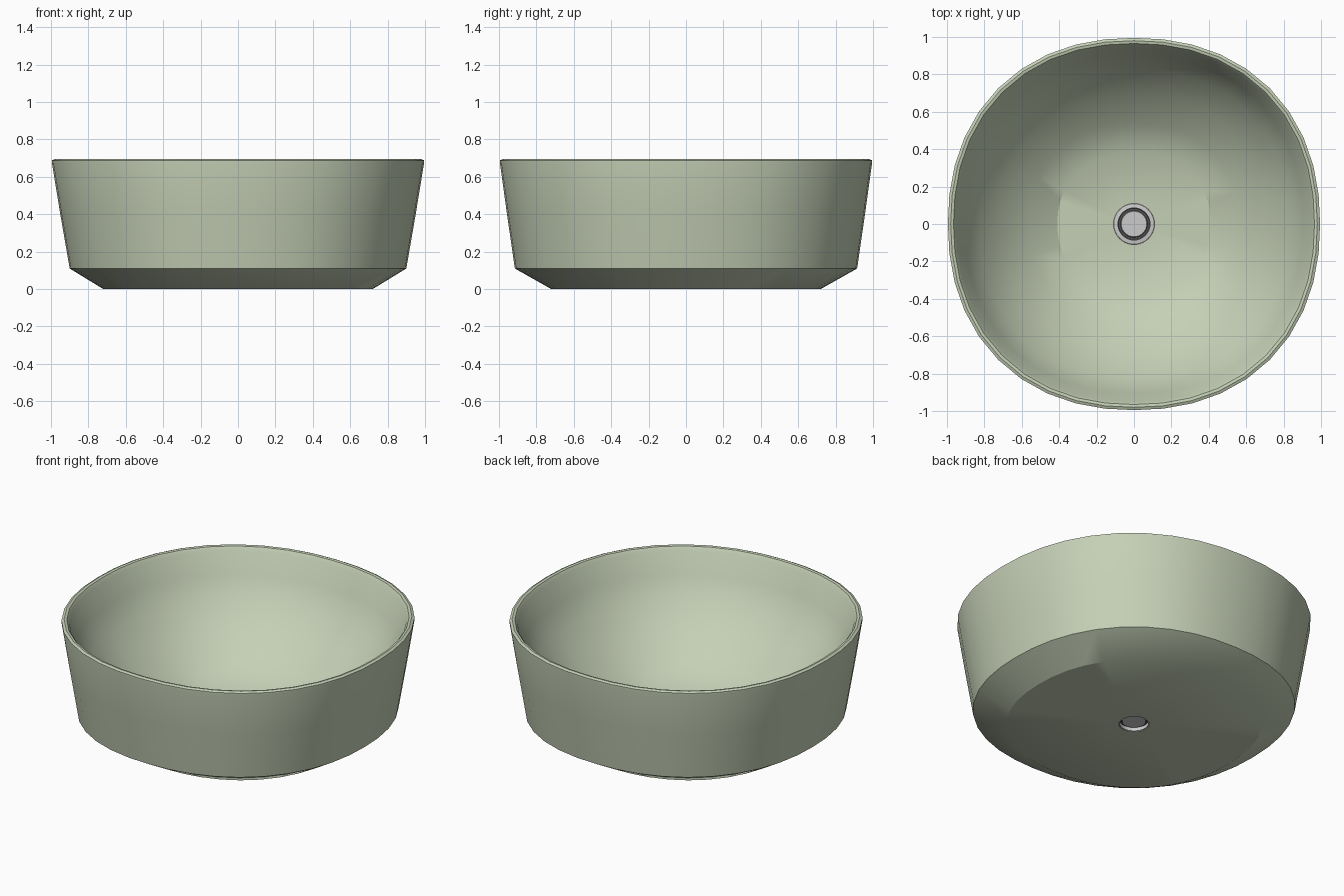
import bpy, bmesh, math

if "Cube" in bpy.data.objects:
    bpy.data.objects.remove(bpy.data.objects["Cube"])


def material(name, color):
    m = bpy.data.materials.new(name)
    m.diffuse_color = color
    m.use_nodes = True
    m.node_tree.nodes["Principled BSDF"].inputs["Base Color"].default_value = m.diffuse_color
    return m


def ring_point(rx, ry, z, a, n):
    # Superellipse: slightly squarer than a circle when n > 2
    c, s = math.cos(a), math.sin(a)
    k = (abs(c) ** n + abs(s) ** n) ** (-1 / n)
    return (rx * k * c, ry * k * s, z)


def loft(name, profile, sides, closed=False, cap=False, mat=None, angle=28):
    # Skin rings of (rx, ry, z, squareness)
    bm = bmesh.new()
    rings = [[bm.verts.new(ring_point(rx, ry, z, 2 * math.pi * i / sides, n))
              for i in range(sides)] for rx, ry, z, n in profile]
    pairs = list(zip(rings, rings[1:]))
    if closed:
        pairs.append((rings[-1], rings[0]))
    for a, b in pairs:
        for i in range(sides):
            j = (i + 1) % sides
            bm.faces.new((a[i], a[j], b[j], b[i]))
    if cap:
        bm.faces.new(rings[0])
        bm.faces.new(rings[-1])
    bmesh.ops.recalc_face_normals(bm, faces=bm.faces)
    me = bpy.data.meshes.new(name)
    bm.to_mesh(me)
    bm.free()
    ob = bpy.data.objects.new(name, me)
    bpy.context.collection.objects.link(ob)
    if mat:
        me.materials.append(mat)
    bpy.ops.object.select_all(action='DESELECT')
    ob.select_set(True)
    bpy.context.view_layer.objects.active = ob
    bpy.ops.object.shade_smooth_by_angle(angle=math.radians(angle))
    return ob


green = material("sage_ceramic", (0.56, 0.63, 0.47, 1))
dark = material("dark_gap", (0.08, 0.08, 0.08, 1))
Q = 2.2

# Basin: underside, chamfer, outer wall, rounded rim, inner bowl, floor, drain hole
loft("basin", [
    (0.09, 0.09, 0.0, 2), (0.72, 0.72, 0.0, Q),
    (0.90, 0.915, 0.11, Q), (0.95, 0.957, 0.40, Q),
    (0.995, 0.995, 0.675, Q), (0.995, 0.995, 0.688, Q), (0.98, 0.98, 0.695, Q),
    (0.965, 0.965, 0.692, Q), (0.95, 0.95, 0.67, Q),
    (0.905, 0.905, 0.54, Q), (0.83, 0.83, 0.41, Q), (0.71, 0.70, 0.27, Q),
    (0.56, 0.54, 0.14, Q), (0.41, 0.38, 0.05, Q),
    (0.09, 0.09, 0.05, 2),
], 40, closed=True, mat=green, angle=30)

# Drain: flange with tube, dark seal, stopper
loft("drain_flange", [
    (0.110, 0.110, 0.05, 2), (0.108, 0.108, 0.057, 2), (0.086, 0.086, 0.060, 2),
    (0.084, 0.084, 0.002, 2), (0.089, 0.089, 0.002, 2), (0.089, 0.089, 0.05, 2),
], 32, closed=True)
loft("drain_seal", [(0.084, 0.084, 0.025, 2), (0.084, 0.084, 0.035, 2)],
     32, cap=True, mat=dark)
loft("drain_stopper", [
    (0.068, 0.068, 0.015, 2), (0.072, 0.072, 0.055, 2), (0.068, 0.068, 0.060, 2),
], 32, cap=True)
